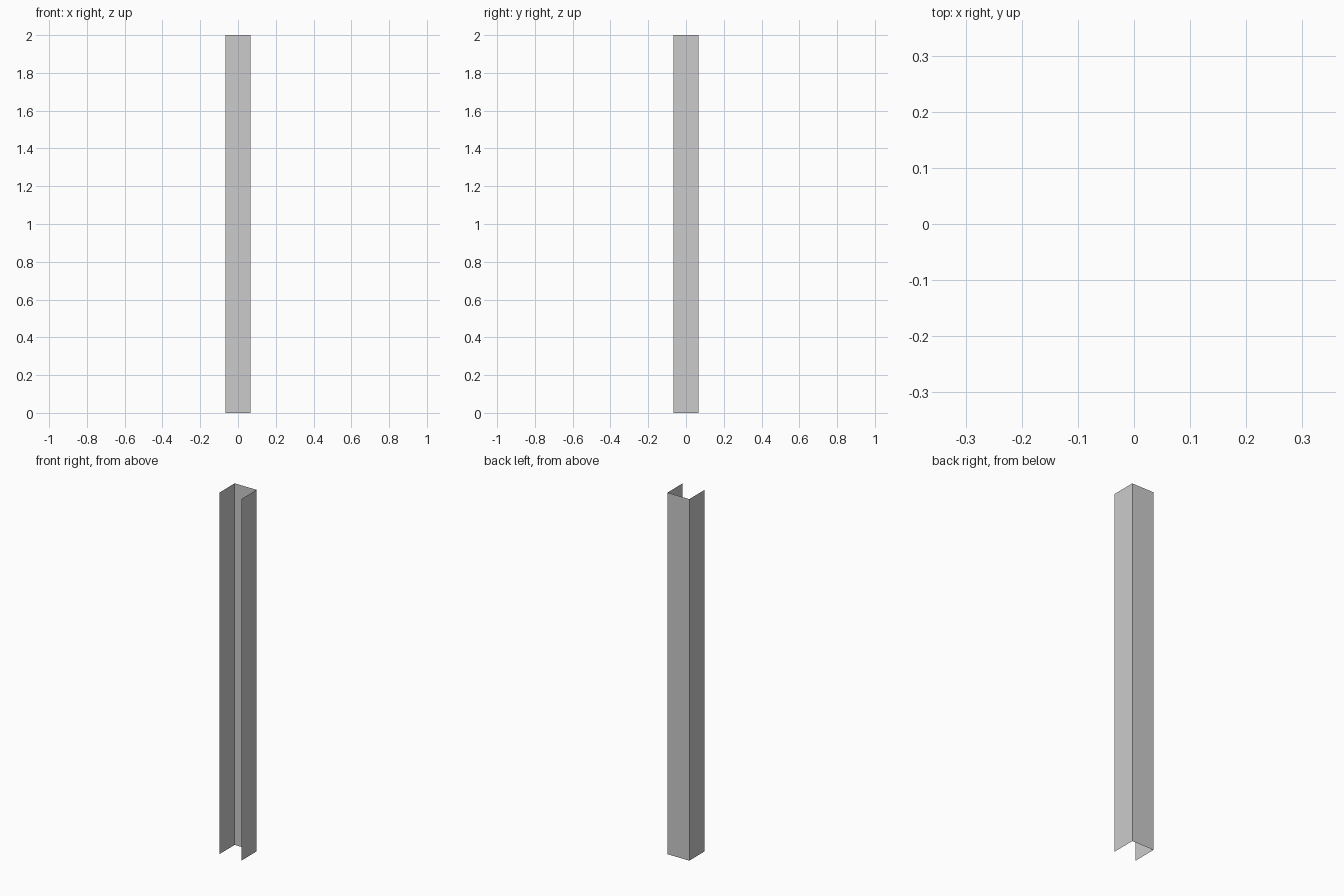
import bpy, bmesh
from mathutils import Vector

if "Cube" in bpy.data.objects:
    bpy.data.objects.remove(bpy.data.objects["Cube"])

HALF = 0.067   # half width of the square section
HEIGHT = 2.0

# U-shaped section, open toward the front (-y)
profile = [(-HALF, -HALF), (-HALF, HALF), (HALF, HALF), (HALF, -HALF)]

# Thin sheet channel: extrude the open profile straight up
bm = bmesh.new()
verts = [bm.verts.new((x, y, 0)) for x, y in profile]
edges = [bm.edges.new(pair) for pair in zip(verts, verts[1:])]
result = bmesh.ops.extrude_edge_only(bm, edges=edges)
top = [g for g in result["geom"] if isinstance(g, bmesh.types.BMVert)]
bmesh.ops.translate(bm, verts=top, vec=Vector((0, 0, HEIGHT)))

# Make the walls face outward
bm.normal_update()
for face in bm.faces:
    if face.normal.dot(face.calc_center_median() * Vector((1, 1, 0))) < 0:
        face.normal_flip()

mesh = bpy.data.meshes.new("channel_post")
bm.to_mesh(mesh)
bm.free()
bpy.context.collection.objects.link(bpy.data.objects.new("channel_post", mesh))
